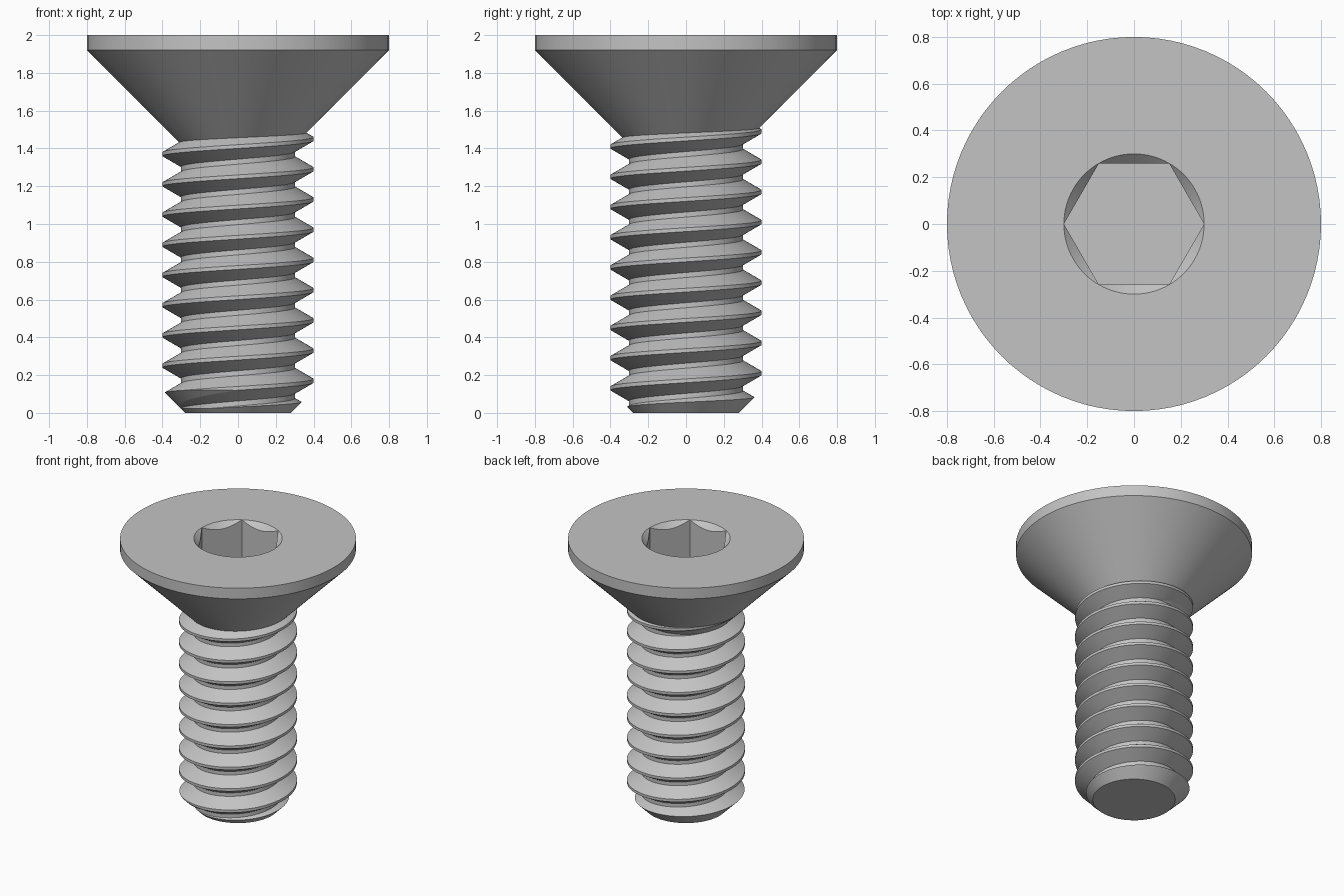
import bpy
import bmesh
from math import cos, sin, pi, radians, hypot

SEG = 96             # segments per turn
PITCH = 0.16
CREST, ROOT = 0.40, 0.302
TIP_R = 0.28         # radius of the flat end
RIM_R, SOCKET_R = 0.80, 0.30

if "Cube" in bpy.data.objects:
    bpy.data.objects.remove(bpy.data.objects["Cube"], do_unlink=True)

steel = bpy.data.materials.new("grey_steel")
steel.use_nodes = True
grey = (0.55, 0.55, 0.55, 1)
steel.diffuse_color = grey
for node in steel.node_tree.nodes:
    if node.type == "BSDF_PRINCIPLED":
        node.inputs["Base Color"].default_value = grey


def finish(bm, name):
    bmesh.ops.remove_doubles(bm, verts=bm.verts[:], dist=1e-5)
    mesh = bpy.data.meshes.new(name)
    bm.to_mesh(mesh)
    bm.free()
    mesh.materials.append(steel)
    obj = bpy.data.objects.new(name, mesh)
    bpy.context.collection.objects.link(obj)
    bpy.ops.object.select_all(action="DESELECT")
    obj.select_set(True)
    bpy.context.view_layer.objects.active = obj
    bpy.ops.object.shade_smooth_by_angle(angle=radians(12))
    return obj


def point(bm, turn, r, z):
    a = 2 * pi * turn
    return bm.verts.new((r * cos(a), r * sin(a), z))


def ring(bm, radius, height):
    """Ring whose radius and height are functions of the step."""
    return [point(bm, j / SEG, radius(j), height(j)) for j in range(SEG)]


def circle(bm, r, z):
    return ring(bm, lambda j: r, lambda j: z)


def hex_radius(j):
    a = (2 * pi * j / SEG) % (pi / 3) - pi / 6
    return SOCKET_R * cos(pi / 6) / cos(a)


# Countersunk head with a chamfered hexagon socket
bm = bmesh.new()
rings = [
    circle(bm, 0.28, 1.40),
    circle(bm, RIM_R, 1.92),
    circle(bm, RIM_R, 2.0),
    circle(bm, SOCKET_R, 2.0),
    ring(bm, hex_radius, lambda j: 2.0 - (SOCKET_R - hex_radius(j))),
    ring(bm, hex_radius, lambda j: 1.68),
]
for low, high in zip(rings, rings[1:]):
    for j in range(SEG):
        k = (j + 1) % SEG
        bm.faces.new((low[j], low[k], high[k], high[j]))
bm.faces.new(rings[-1])
finish(bm, "countersunk_head")

# Threaded shank: one helical strip of crest, flank, root, flank
bm = bmesh.new()
profile = [(0, CREST), (0.02, CREST), (0.0767, ROOT), (0.1033, ROOT)]
first, last = int(-1.25 * SEG), int(9.5 * SEG)
columns = [[point(bm, i / SEG, r, PITCH * i / SEG + dz) for dz, r in profile]
           for i in range(first, last + SEG + 1)]
for i in range(last - first):
    a = columns[i] + [columns[i + SEG][0]]
    b = columns[i + 1] + [columns[i + SEG + 1][0]]
    for p in range(len(profile)):
        bm.faces.new((a[p], b[p], b[p + 1], a[p + 1]))
bmesh.ops.delete(bm, geom=[v for v in bm.verts if not v.link_faces], context="VERTS")


# Chamfer the tip: cut along the cone, then press the outside onto it
def outside(v):
    return hypot(v.co.x, v.co.y) - TIP_R - v.co.z


cuts = []
for e in list(bm.edges):
    v, w = e.verts
    f, g = outside(v), outside(w)
    if f * g < 0 and min(abs(f), abs(g)) > 1e-6:
        cuts.append(bmesh.utils.edge_split(e, v, f / (f - g))[1])
bmesh.ops.connect_verts(bm, verts=cuts)
for v in bm.verts:
    if outside(v) > 0:
        s = (TIP_R + v.co.z) / hypot(v.co.x, v.co.y)
        v.co.x *= s
        v.co.y *= s

# Flat end
bmesh.ops.bisect_plane(bm, geom=bm.verts[:] + bm.edges[:] + bm.faces[:], dist=1e-5,
                       plane_co=(0, 0, 0), plane_no=(0, 0, 1), clear_inner=True)
bm.faces.new(circle(bm, TIP_R, 0)[::-1])
finish(bm, "threaded_shank")
